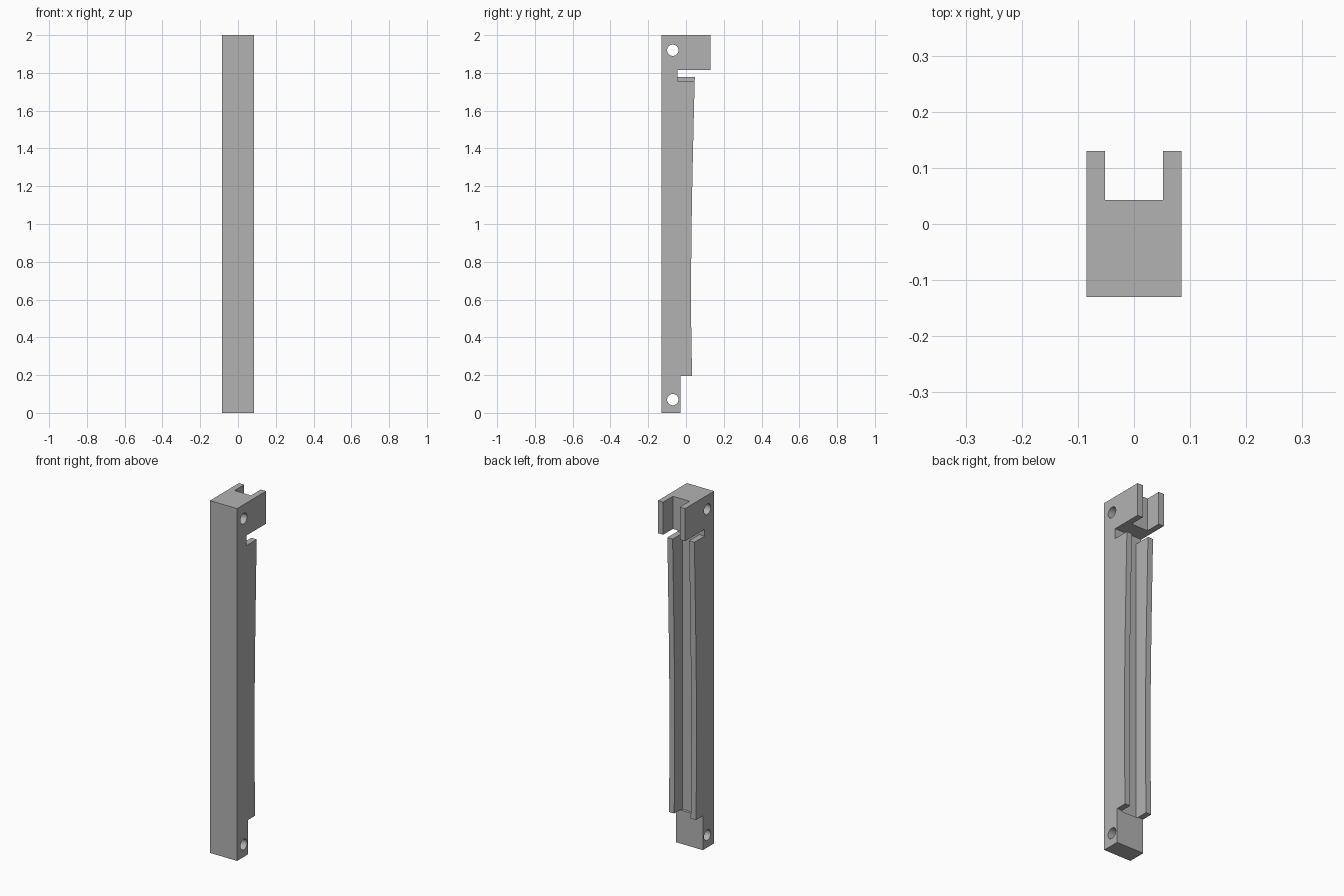
import bpy
import bmesh
import math
from mathutils import Vector, Matrix

cube = bpy.data.objects.get("Cube")
if cube:
    bpy.data.objects.remove(cube, do_unlink=True)

grey = bpy.data.materials.new("plain grey")
grey.use_nodes = True
grey.diffuse_color = (0.45, 0.45, 0.45, 1)
grey.node_tree.nodes["Principled BSDF"].inputs["Base Color"].default_value = (0.45, 0.45, 0.45, 1)

HALF = 0.085        # half width of the bar
INNER = 0.052       # half width of the channel
FLOOR = -0.045      # depth of the channel floor


def make_object(name, bm):
    bmesh.ops.recalc_face_normals(bm, faces=bm.faces)
    mesh = bpy.data.meshes.new(name)
    bm.to_mesh(mesh)
    bm.free()
    obj = bpy.data.objects.new(name, mesh)
    bpy.context.collection.objects.link(obj)
    obj.data.materials.append(grey)
    return obj


def prism(name, points, direction):
    """Extrude a closed outline along a vector."""
    bm = bmesh.new()
    face = bm.faces.new([bm.verts.new(p) for p in points])
    result = bmesh.ops.extrude_face_region(bm, geom=[face])
    moved = [v for v in result["geom"] if isinstance(v, bmesh.types.BMVert)]
    bmesh.ops.translate(bm, verts=moved, vec=Vector(direction))
    return make_object(name, bm)


def cut(body, cutter):
    mod = body.modifiers.new("cut", "BOOLEAN")
    mod.operation = "DIFFERENCE"
    mod.solver = "EXACT"
    mod.object = cutter
    bpy.context.view_layer.objects.active = body
    bpy.ops.object.modifier_apply(modifier=mod.name)
    bpy.data.objects.remove(cutter, do_unlink=True)


# Side outline: foot block, gently curved rails, overhanging head
side = [(-0.13, 0), (-0.03, 0), (-0.03, 0.195), (0.032, 0.195), (0.027, 0.5),
        (0.028, 0.9), (0.034, 1.25), (0.042, 1.6), (0.047, 1.79),
        (0.13, 1.79), (0.13, 2), (-0.13, 2)]
body = prism("slotted_bar", [(-HALF, y, z) for y, z in side], (2 * HALF, 0, 0))

# Long channel between the rails, opening into the slot under the head
t_shape = [(-INNER, 0.19), (INNER, 0.19), (INNER, 1.758), (0.2, 1.758),
           (0.2, 1.815), (-0.2, 1.815), (-0.2, 1.777), (-INNER, 1.777)]
cut(body, prism("channel_cutter", [(x, FLOOR, z) for x, z in t_shape], (0, 0.3, 0)))

# Gap between the two jaws of the head
gap = [(-INNER, 0.043), (INNER, 0.043), (INNER, 0.2), (-INNER, 0.2)]
cut(body, prism("jaw_gap_cutter", [(x, y, 1.8) for x, y in gap], (0, 0, 0.3)))

# Pin holes through head and foot
for z in (0.07, 1.92):
    bm = bmesh.new()
    place = Matrix.Translation((0, -0.07, z)) @ Matrix.Rotation(math.pi / 2, 4, "Y")
    bmesh.ops.create_cone(bm, cap_ends=True, segments=32, radius1=0.03,
                          radius2=0.03, depth=0.4, matrix=place)
    cut(body, make_object("pin_hole_cutter", bm))

# Smooth the round holes, keep the edges sharp
bpy.ops.object.select_all(action="DESELECT")
body.select_set(True)
bpy.context.view_layer.objects.active = body
bpy.ops.object.shade_smooth_by_angle(angle=math.radians(30))
